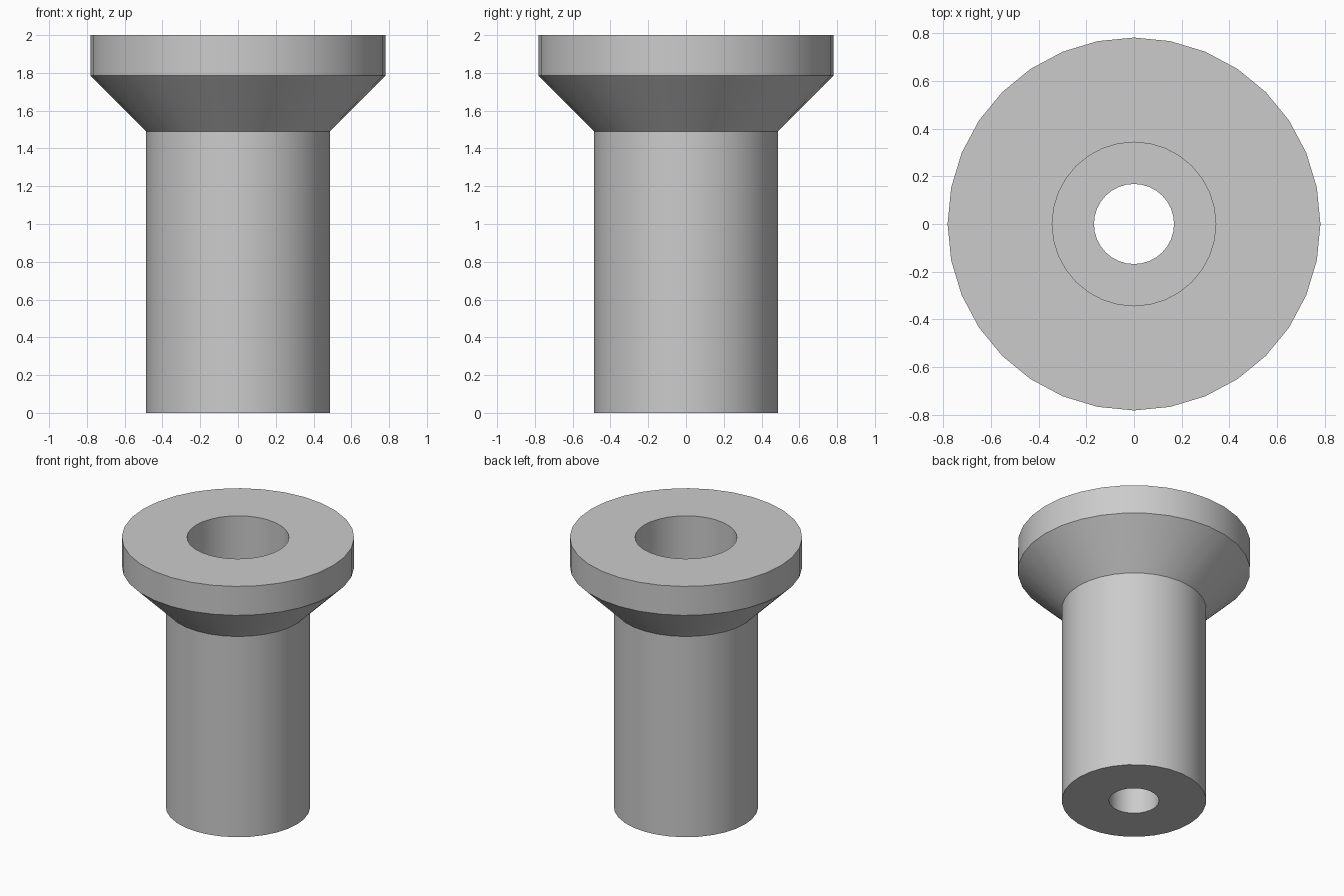
import bpy
import math

SIDES = 32

if "Cube" in bpy.data.objects:
    bpy.data.objects.remove(bpy.data.objects["Cube"], do_unlink=True)

# Plain grey material
grey = bpy.data.materials.new("light_grey")
grey.use_nodes = True
colour = (0.6, 0.6, 0.6, 1)
grey.diffuse_color = colour
grey.node_tree.nodes["Principled BSDF"].inputs["Base Color"].default_value = colour


def lathe(name, profile):
    """Revolve a closed (radius, height) profile around z."""
    verts = []
    for i in range(SIDES):
        a = 2 * math.pi * i / SIDES
        verts += [(r * math.cos(a), r * math.sin(a), z) for r, z in profile]
    n = len(profile)
    faces = []
    for i in range(SIDES):
        here, there = i * n, (i + 1) % SIDES * n
        for j in range(n):
            k = (j + 1) % n
            faces.append((here + j, there + j, there + k, here + k))
    mesh = bpy.data.meshes.new(name)
    mesh.from_pydata(verts, [], faces)
    mesh.materials.append(grey)
    obj = bpy.data.objects.new(name, mesh)
    bpy.context.collection.objects.link(obj)
    return obj


# Flanged sleeve: outer wall upward, then down the stepped bore
sleeve = lathe("flanged_sleeve", [
    (0.168, 0), (0.486, 0),           # underside
    (0.486, 1.49), (0.782, 1.785),    # shaft and flared neck
    (0.782, 2), (0.343, 2),           # flange rim and top
    (0.343, 0.5), (0.168, 0.5),       # wide bore and its floor
])

bpy.ops.object.select_all(action='DESELECT')
sleeve.select_set(True)
bpy.context.view_layer.objects.active = sleeve
bpy.ops.object.shade_smooth_by_angle(angle=math.radians(30))
